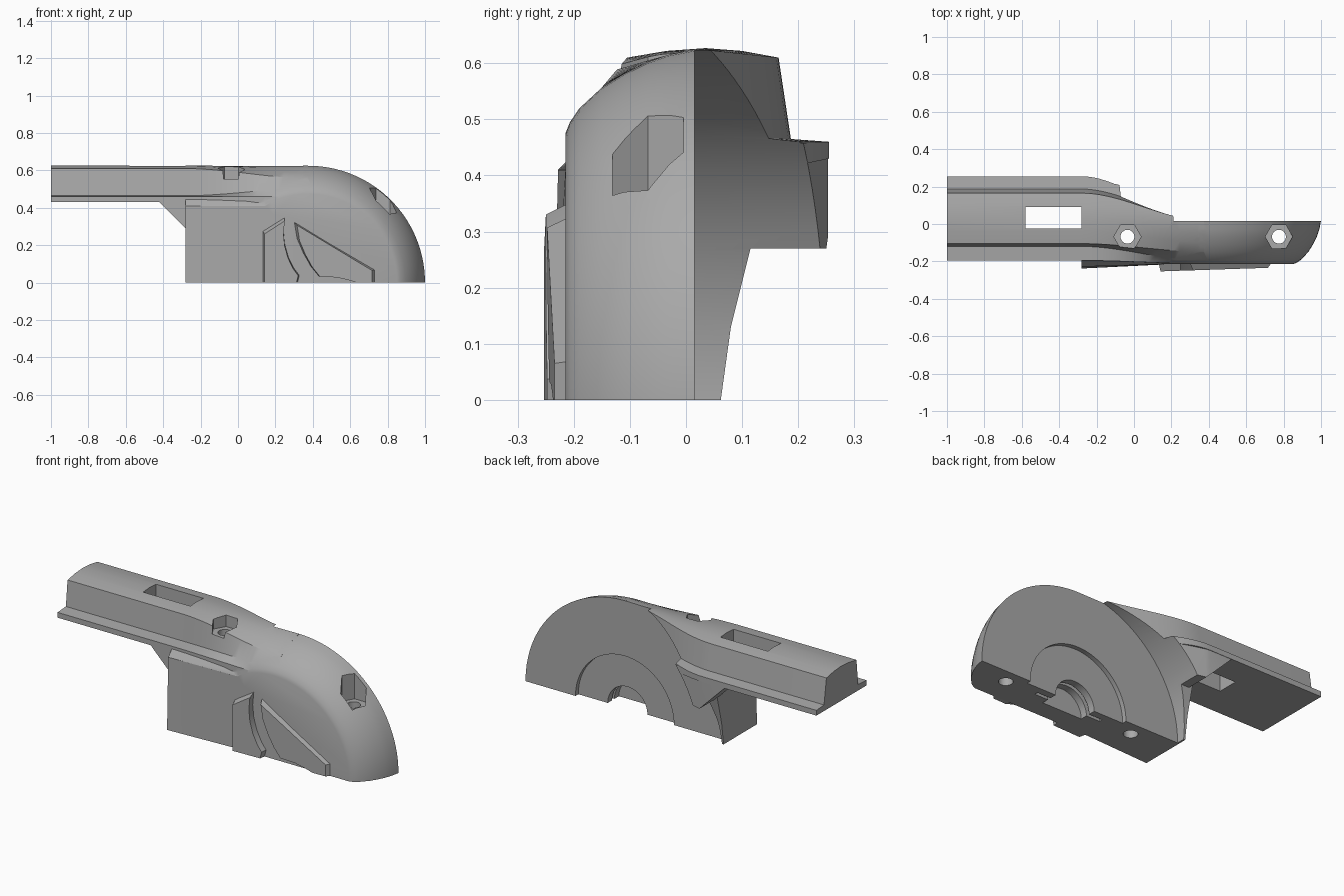
import bpy
import bmesh
import math

if "Cube" in bpy.data.objects:
    bpy.data.objects.remove(bpy.data.objects["Cube"], do_unlink=True)

grey = bpy.data.materials.new("plain_grey")
grey.use_nodes = True
COLOUR = (0.4, 0.4, 0.4, 1)
grey.diffuse_color = COLOUR
grey.node_tree.nodes["Principled BSDF"].inputs["Base Color"].default_value = COLOUR

CX = 0.375  # wheel axis position along x


def loft(name, sections):
    """Closed solid through rings of equal point count."""
    bm = bmesh.new()
    rings = [[bm.verts.new(p) for p in s] for s in sections]
    n = len(rings[0])
    for a, b in zip(rings, rings[1:]):
        for i in range(n):
            j = (i + 1) % n
            bm.faces.new((a[i], a[j], b[j], b[i]))
    bm.faces.new(rings[0])
    bm.faces.new(rings[-1])
    bmesh.ops.recalc_face_normals(bm, faces=bm.faces)
    mesh = bpy.data.meshes.new(name)
    bm.to_mesh(mesh)
    bm.free()
    mesh.materials.append(grey)
    obj = bpy.data.objects.new(name, mesh)
    bpy.context.collection.objects.link(obj)
    return obj


def box(name, x0, x1, y0, y1, z0, z1):
    ring = [(x0, y0), (x1, y0), (x1, y1), (x0, y1)]
    return loft(name, [[(x, y, z) for x, y in ring] for z in (z0, z1)])


def disc(name, profile, n=96):
    """Turned shape about the wheel axis from (y, radius) pairs."""
    turn = [math.tau * (i + 0.5) / n for i in range(n)]
    return loft(name, [[(CX + r * math.cos(a), y, r * math.sin(a)) for a in turn]
                       for y, r in profile])


def post(name, x, y, r, z0, z1, n):
    turn = [math.tau * i / n for i in range(n)]
    return loft(name, [[(x + r * math.cos(a), y + r * math.sin(a), z) for a in turn]
                       for z in (z0, z1)])


def combine(target, tool, operation):
    mod = target.modifiers.new(tool.name, "BOOLEAN")
    mod.object, mod.operation, mod.solver = tool, operation, "EXACT"
    bpy.context.view_layer.objects.active = target
    bpy.ops.object.modifier_apply(modifier=mod.name)
    bpy.data.objects.remove(tool, do_unlink=True)


def smooth(obj):
    bpy.ops.object.select_all(action="DESELECT")
    obj.select_set(True)
    bpy.context.view_layer.objects.active = obj
    bpy.ops.object.shade_smooth_by_angle(angle=math.radians(28))


# Domed wheel housing
housing = disc("housing", [(-0.215, 0.475), (-0.207, 0.495), (-0.19, 0.52), (-0.15, 0.557),
                           (-0.11, 0.582), (-0.07, 0.602), (-0.03, 0.616), (0.016, 0.625)])

# Arm with side flanges, blending into the housing crown
arm_end = [(-.195, .43), (-.195, .46), (-.12, .465), (-.105, .61), (-.035, .622), (.035, .627),
           (.1, .622), (.165, .61), (.187, .465), (.255, .46), (.255, .43)]
crown = [(-.215, .38), (-.213, .46), (-.2, .505), (-.15, .557), (-.1, .587), (-.05, .61),
         (0, .624), (.016, .626), (.017, .47), (.018, .46), (.018, .38)]
rings = [[(-1, y, z) for y, z in arm_end]]
STEPS = 20
for i in range(STEPS + 1):
    t = i / STEPS
    s = 0.97 * t * t * (3 - 2 * t)
    rings.append([(-0.28 + 0.655 * t, a[0] + (b[0] - a[0]) * s, a[1] + (b[1] - a[1]) * s)
                  for a, b in zip(arm_end, crown)])
arm = loft("arm", rings)

# Lower body with a curved rear edge
side = [(-.238, 0), (-.228, .41), (-.19, .45), (.16, .45), (.115, .27), (.08, .13), (.062, 0)]
lower_body = loft("lower_body", [
    [(-0.28, y, z) for y, z in side],
    [(0.25, max(y, -0.212), z) for y, z in side]])

# Gusset block under the arm
gusset = loft("gusset", [
    [(x, -0.19, z), (x, y, z), (x, y, 0.458), (x, -0.19, 0.458)]
    for x, y, z in [(-.42, .253, .43), (-.28, .253, .29), (-.26, .25, .27), (-.03, .198, .27)]])

for part in (arm, lower_body, gusset):
    combine(housing, part, "UNION")

# Clearance for the mating half, wheel recess, groove and hub
cuts = [disc("clearance", [(0.0155, 0.645), (0.5, 0.645)]),
        disc("recess", [(-0.01, 0.31), (0.1, 0.31)]),
        disc("hub", [(-0.11, 0.125), (0.1, 0.125)]),
        disc("groove", [(-0.07, 0.21), (-0.05, 0.21)]),
        box("slot", -0.58, -0.282, -0.025, 0.092, 0.1, 1),
        box("underside", -2, 2, -1, 1, -1, 0)]
# Bolt holes with hexagonal nut pockets
for x, floor in ((-0.035, 0.555), (0.775, 0.36)):
    cuts.append(post("nut_pocket", x, -0.068, 0.073, floor, 1, 6))
    cuts.append(post("bolt_hole", x, -0.068, 0.037, -0.5, 1, 32))
for cut in cuts:
    combine(housing, cut, "DIFFERENCE")
smooth(housing)


# Raised plates on the outer face, with sloping rims
def plate(name, outline):
    mx = sum(x for x, z in outline) / len(outline)
    front = [(mx + (x - mx) * 0.9, z * 0.93) for x, z in outline]
    return loft(name, [[(x, -0.2, z) for x, z in outline],
                       [(x, -0.258 + 0.033 * x, z) for x, z in front]])


smooth(plate("narrow_plate", [(.13, 0), (.13, .28), (.25, .355), (.243, .28), (.25, .21),
                              (.27, .14), (.3, .08), (.33, .04), (.32, 0)]))
smooth(plate("wide_plate", [(.295, .33), (.74, .07), (.74, 0), (.65, 0), (.6, .015), (.53, .03),
                            (.43, .035), (.385, .09), (.345, .16), (.31, .24)]))
